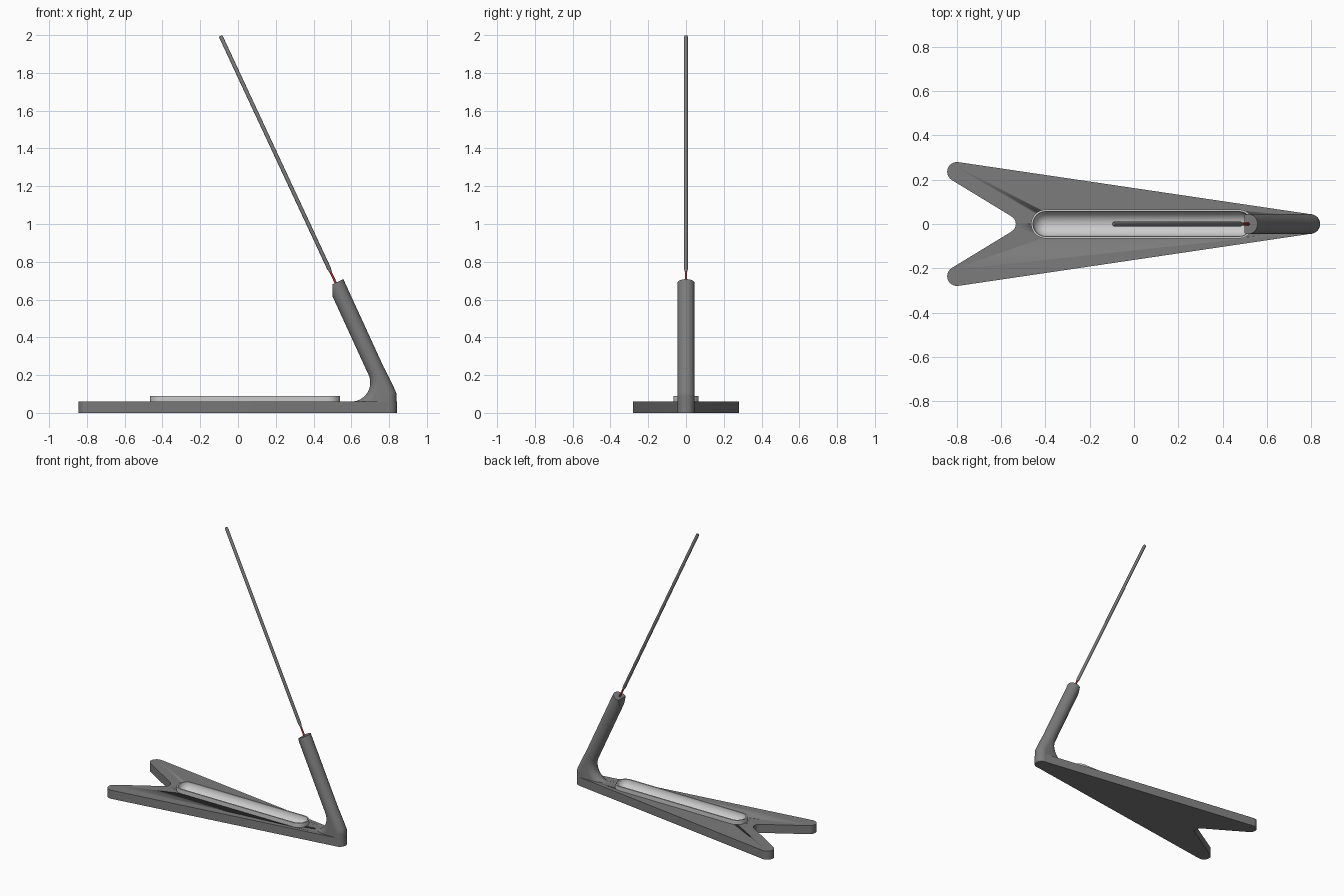
import bpy, bmesh
from math import sin, cos, radians, pi
from mathutils import Vector

if "Cube" in bpy.data.objects:
    bpy.data.objects.remove(bpy.data.objects["Cube"])

TILT = radians(25)                                  # lean of stalk and rod
AXIS = Vector((-sin(TILT), 0, cos(TILT)))
OUT = Vector((cos(TILT), 0, sin(TILT)))
TOP = Vector((0.517, 0, 0.689))                     # centre of stalk top


def material(name, rgb):
    m = bpy.data.materials.new(name)
    m.diffuse_color = (*rgb, 1)
    m.use_nodes = True
    m.node_tree.nodes["Principled BSDF"].inputs["Base Color"].default_value = m.diffuse_color
    return m


def finish(name, bm, mat=None):
    bmesh.ops.recalc_face_normals(bm, faces=bm.faces)
    me = bpy.data.meshes.new(name)
    bm.to_mesh(me)
    bm.free()
    ob = bpy.data.objects.new(name, me)
    bpy.context.collection.objects.link(ob)
    if mat:
        me.materials.append(mat)
    bpy.ops.object.select_all(action='DESELECT')
    ob.select_set(True)
    bpy.context.view_layer.objects.active = ob
    bpy.ops.object.shade_smooth_by_angle(angle=radians(30))
    return ob


def loft(rings):
    bm = bmesh.new()
    loops = [[bm.verts.new(p) for p in r] for r in rings]
    n = len(loops[0])
    for a, b in zip(loops, loops[1:]):
        for i in range(n):
            j = (i + 1) % n
            bm.faces.new((a[i], a[j], b[j], b[i]))
    bm.faces.new(loops[0])
    bm.faces.new(loops[-1])
    return bm


def arc(cx, cy, r, a0, a1, n=14):
    angs = [radians(a0 + (a1 - a0) * i / n) for i in range(n + 1)]
    return [(cx + r * cos(a), cy + r * sin(a)) for a in angs]


def capsule(r, z):
    pts = arc(0.475, 0, r, -90, 90, 20) + arc(-0.40, 0, r, 90, 270, 20)
    return [(x, y, z) for x, y in pts]


dark = material("dark_grey", (0.2, 0.2, 0.2))
light = material("light_grey", (0.65, 0.65, 0.65))
red = material("red", (0.5, 0.02, 0.02))

# Forked base plate
outline = (arc(0.797, 0, 0.044, -81.6, 81.6)
           + arc(-0.80, 0.236, 0.044, 81.6, 238.8)
           + arc(-0.574, 0, 0.04, 58.8, -58.8)
           + arc(-0.80, -0.236, 0.044, 121.2, 278.4))
base = finish("base_plate", loft([[(x, y, z) for x, y in outline] for z in (0, 0.06)]), dark)

# Pocket in the base for the tray
cutter = finish("tray_cutter", loft([capsule(0.063, 0.028), capsule(0.063, 0.12)]))
cutter.hide_render = True
cutter.hide_set(True)
mod = base.modifiers.new("pocket", 'BOOLEAN')
mod.object = cutter
mod.solver = 'EXACT'

# Tray with rounded trough
rings = [capsule(0.065, 0.025), capsule(0.065, 0.09)]
for i in range(12):
    a = pi / 2 * i / 12
    rings.append(capsule(0.056 * cos(a), 0.09 - 0.056 * sin(a)))
rings.append(capsule(0.001, 0.034))
finish("tray", loft(rings), light)

# Stalk: round section spreading into a filleted foot
R = 0.045


def section(left, right, inward, outward, n=16):
    pts = []
    for c, d in ((left, inward), (right, outward)):
        side = -1 if d is outward else 1
        for i in range(n + 1):
            a = -pi / 2 + pi * i / n
            pts.append(c + R * (cos(a) * d + side * sin(a) * Vector((0, 1, 0))))
    return pts


rings = [section(TOP, TOP, -OUT, OUT.copy())]
centre, STEPS = Vector((0.60, 0, 0.16)), 20
start = centre + OUT * 0.145
knee = Vector((0.795, 0, 0.10))
foot = Vector((0.795, 0, 0.0))
for i in range(STEPS + 1):
    a = TILT - (TILT + pi / 2) * i / STEPS
    d = Vector((cos(a), 0, sin(a)))
    half = STEPS // 2
    if i <= half:
        right, out = start.lerp(knee, i / half), OUT.lerp(Vector((1, 0, 0)), (i / half) ** 4)
    else:
        right, out = knee.lerp(foot, (i - half) / half), Vector((1, 0, 0))
    rings.append(section(centre + d * 0.145, right, -d, out))
bm = loft(rings)
# Vertical flat at the stalk top
bmesh.ops.bisect_plane(bm, geom=bm.verts[:] + bm.edges[:] + bm.faces[:], dist=1e-5,
                       plane_co=(0.50, 0, 0), plane_no=(-1, 0, 0), clear_outer=True)
bmesh.ops.holes_fill(bm, edges=[e for e in bm.edges if e.is_boundary])
finish("stalk", bm, dark)


def rod(name, stations, mat):
    # stations: (distance along the axis from the stalk top, radius)
    rings = []
    for t, r in stations:
        c = TOP + AXIS * t
        rings.append([c + r * (cos(a) * OUT + sin(a) * Vector((0, 1, 0)))
                      for a in (2 * pi * i / 24 for i in range(24))])
    return finish(name, loft(rings), mat)


# Red connector and long thin rod
rod("connector", [(-0.01, 0.006), (0.08, 0.006)], red)
rod("long_rod", [(0.066, 0.007), (0.085, 0.0105), (1.435, 0.0105), (1.442, 0.008)], dark)
